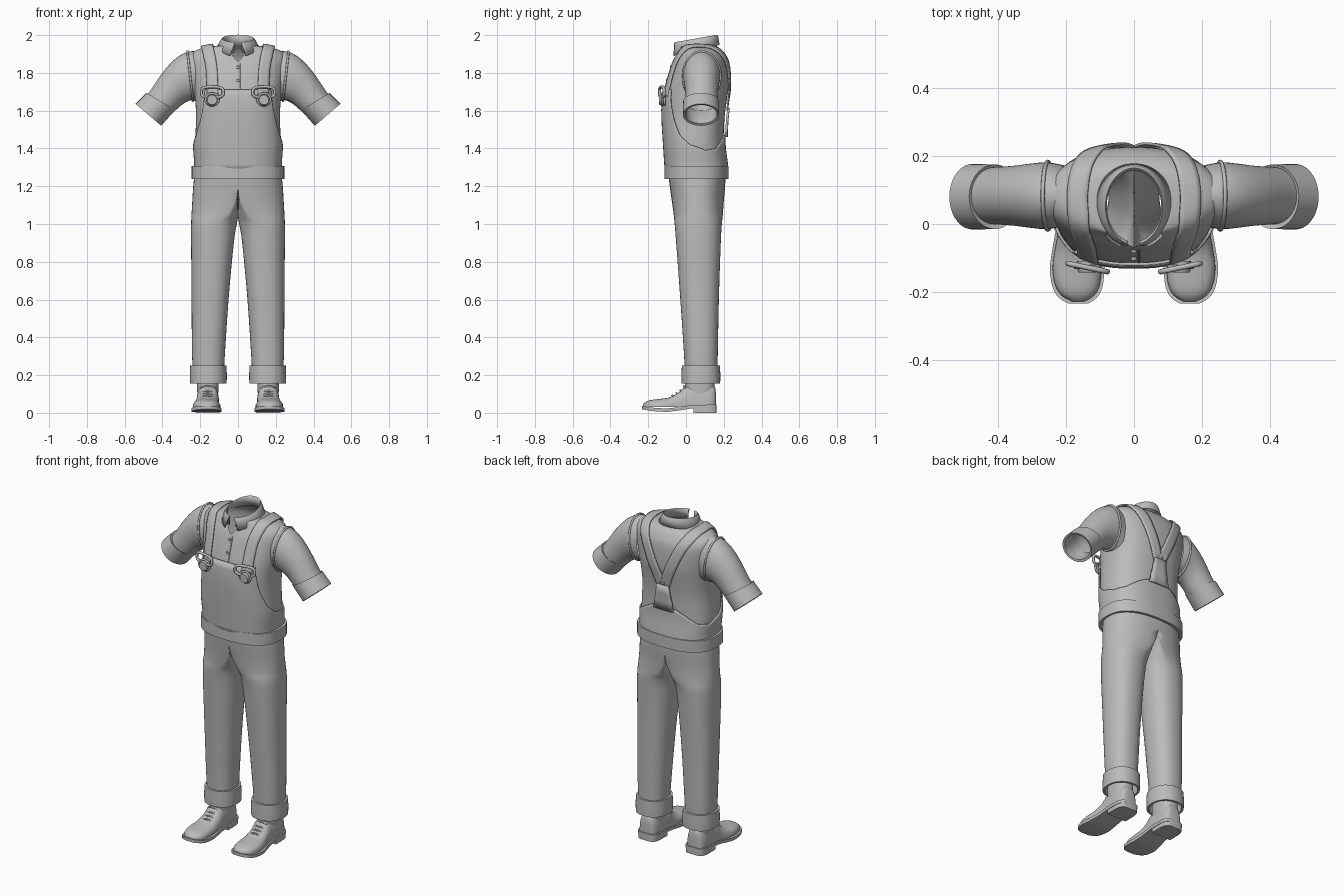
import bpy, bmesh
from math import sin, cos, pi, radians, copysign
from mathutils import Vector
from mathutils.bvhtree import BVHTree

cube = bpy.data.objects.get("Cube")
if cube:
    bpy.data.objects.remove(cube)

mat = bpy.data.materials.new("cloth_grey")
mat.use_nodes = True
GREY = (0.5, 0.5, 0.5, 1)
mat.diffuse_color = GREY
mat.node_tree.nodes["Principled BSDF"].inputs["Base Color"].default_value = GREY


def superellipse(a, p=2.0):
    """Unit outline; angle zero faces the front, positive angles go left."""
    f = lambda v: copysign(abs(v) ** (2 / p), v)
    return f(sin(a)), -f(cos(a))


def spline(pts, n):
    """Catmull-Rom through tuples of any length."""
    out, last = [], len(pts) - 1
    for i in range(last):
        quad = [pts[max(i - 1, 0)], pts[i], pts[i + 1], pts[min(i + 2, last)]]
        for k in range(n):
            t = k / n
            out.append(tuple(b + t / 2 * (c - a + t * (2 * a - 5 * b + 4 * c - d + t * (3 * (b - c) + d - a)))
                             for a, b, c, d in zip(*quad)))
    return out + [tuple(pts[-1])]


def interp(table, key):
    for a, b in zip(table, table[1:]):
        if key <= b[0]:
            t = (key - a[0]) / (b[0] - a[0])
            return [p + (q - p) * t for p, q in zip(a, b)]
    return table[-1]


def grid(name, rows, closed=False, loop=False, mirror=False, solid=0, caps=False, angle=40):
    """Skin rows of points; closed joins each row, loop joins last row to first."""
    bm = bmesh.new()
    vs = [[bm.verts.new(p) for p in r] for r in rows]
    n = len(rows[0])
    for i in range(len(rows) if loop else len(rows) - 1):
        lo, hi = vs[i], vs[(i + 1) % len(rows)]
        for j in range(n if closed else n - 1):
            k = (j + 1) % n
            quad = [lo[j], lo[k], hi[k], hi[j]]
            if mirror and all(abs(v.co.x) < 1e-4 for v in quad):
                continue
            bm.faces.new(quad)
    if caps:
        bm.faces.new(vs[0])
        bm.faces.new(vs[-1])
    bmesh.ops.remove_doubles(bm, verts=bm.verts, dist=1e-5)
    bmesh.ops.recalc_face_normals(bm, faces=bm.faces)
    me = bpy.data.meshes.new(name)
    bm.to_mesh(me)
    bm.free()
    ob = bpy.data.objects.new(name, me)
    bpy.context.collection.objects.link(ob)
    me.materials.append(mat)
    bpy.ops.object.select_all(action='DESELECT')
    ob.select_set(True)
    bpy.context.view_layer.objects.active = ob
    bpy.ops.object.shade_smooth_by_angle(angle=radians(angle))
    if solid:
        m = ob.modifiers.new("thickness", 'SOLIDIFY')
        m.thickness, m.offset = solid, 0
    if mirror:
        m = ob.modifiers.new("mirror", 'MIRROR')
        m.merge_threshold = 0.0005
    return ob


def circle(n):
    return [2 * pi * i / n for i in range(n)]


def tube(name, path, r, ref, closed=False, mirror=True):
    rows, n, ref = [], len(path), Vector(ref)
    for i, p in enumerate(path):
        a = path[i - 1] if closed or i else p
        b = path[(i + 1) % n] if closed or i < n - 1 else p
        u = (Vector(b) - Vector(a)).cross(ref).normalized()
        rows.append([Vector(p) + u * r * cos(t) + ref * r * sin(t) for t in circle(8)])
    return grid(name, rows, True, closed, mirror, caps=not closed, angle=60)


def disc(name, x, y, z, r, t, mirror):
    rows = [[(x + r * k * sin(a), y - d * t, z + r * k * cos(a)) for a in circle(20)]
            for k, d in ((1, 0), (1, .7), (.85, 1))]
    return grid(name, rows, True, mirror=mirror, caps=True)


# Shirt body: height, half width, front, back, squareness; open V at the neck
profile = spline([(1.24, .228, -.10, .213, 2.5), (1.31, .222, -.105, .213, 2.5), (1.42, .228, -.112, .2, 2.5),
                  (1.55, .222, -.12, .203, 2.5), (1.65, .226, -.12, .215, 2.5), (1.72, .236, -.11, .225, 2.4),
                  (1.80, .248, -.088, .226, 2.3), (1.86, .255, -.068, .22, 2.2), (1.895, .25, -.05, .205, 2.1),
                  (1.92, .22, -.04, .188, 2), (1.935, .17, -.04, .172, 2), (1.945, .1, -.05, .16, 2)], 4)


def body(row, a, off=0):
    z, rx, y0, y1, p = row
    s, c = superellipse(a, p)
    return Vector((s * (rx + off), (y0 + y1) / 2 + c * ((y1 - y0) / 2 + off), z))


rows = []
for row in profile:
    gap = max(0, row[0] - 1.86) * 3.2
    rows.append([body(row, gap + (2 * pi - 2 * gap) * i / 72) for i in range(73)])
shirt = grid("shirt_body", rows)
tree = BVHTree.FromPolygons([v.co for v in shirt.data.vertices], [p.vertices for p in shirt.data.polygons])


def snap(p, off):
    """Nearest point on the shirt, lifted outward, with its normal."""
    loc, n, _, _ = tree.find_nearest(Vector(p))
    if n.dot(loc - Vector((0, .06, 1.65))) < 0:
        n = -n
    return loc + n * off, n


# Overalls bib: a shell whose top edge height depends on the direction
edge = [(0, 1.712), (42, 1.712), (48, 1.63), (56, 1.55), (68, 1.47), (85, 1.42), (105, 1.39),
        (130, 1.40), (150, 1.44), (165, 1.47), (180, 1.475)]
cols = []
for a in circle(120):
    deg = a * 180 / pi
    top = interp(edge, min(deg, 360 - deg))[1]
    cols.append([body(interp(profile, 1.28 + (top - 1.28) * j / 12), a, .006) for j in range(13)])
grid("overalls_bib", cols, loop=True, solid=.008)

# Waistband
grid("waistband", [[body((z, .234 + o, -.102 - o, .214 + o, 2.5), a) for a in circle(64)]
                   for z, o in ((1.24, -.01), (1.237, .012), (1.308, .012), (1.308, -.015))], True)

# Trouser legs: height, inner, outer, front, back, blend into the pelvis
leg = spline([(.2, .075, .236, -.006, .165, 0), (.3, .07, .243, -.01, .168, 0), (.6, .05, .246, -.03, .174, 0),
              (.9, .022, .248, -.052, .184, 0), (1.0, .007, .248, -.06, .19, .1), (1.05, 0, .246, -.065, .195, .5),
              (1.12, 0, .242, -.075, .2, .9), (1.2, 0, .237, -.086, .207, 1), (1.28, 0, .228, -.095, .21, 1)], 4)
rows = []
for z, x0, x1, y0, y1, w in leg:
    ring = []
    for a in circle(48):
        s, c = superellipse(a, 2.3)
        x = ((x0 + x1) / 2 + s * (x1 - x0) / 2) * (1 - w) + max(s, 0) * x1 * w
        ring.append((x if x > .0008 else 0, (y0 + y1) / 2 + c * (y1 - y0) / 2, z))
    rows.append(ring)
grid("trouser_legs", rows, True, mirror=True, angle=60)


def oval(x, y, z, rx, ry, p=2.2, n=40):
    return [(x + rx * s, y + ry * c, z) for s, c in (superellipse(a, p) for a in circle(n))]


grid("trouser_cuff", [oval(.157, .079, z, .097 + o, .102 + o)
                      for z, o in ((.25, -.014), (.25, -.001), (.2, .001), (.155, 0), (.155, -.012), (.2, -.014))],
     True, True, True)


# Sleeves: each ring spans an upper and a lower point
def span(top, low, y, ry, n=36):
    t, l = Vector((top[0], y, top[1])), Vector((low[0], y, low[1]))
    return [(t + l) / 2 + (t - l) / 2 * cos(a) + Vector((0, ry * sin(a), 0)) for a in circle(n)]


arm = spline([(.215, 1.915, .2, 1.64, .09), (.272, 1.91, .242, 1.655, .098), (.335, 1.872, .275, 1.645, .094),
              (.40, 1.8, .305, 1.625, .088), (.475, 1.69, .345, 1.588, .084), (.52, 1.64, .40, 1.54, .082)], 5)
grid("sleeve", [span(r[:2], r[2:4], .083, r[4]) for r in arm], True, mirror=True)
cuff = [((.484, 1.694), (.333, 1.603), .095), ((.542, 1.636), (.407, 1.52), .096),
        ((.53, 1.63), (.416, 1.532), .084), ((.472, 1.68), (.35, 1.6), .08)]
grid("sleeve_cuff", [span(t, l, .08, ry) for t, l, ry in cuff], True, True, True)
tube("armhole_seam", span((.268, 1.914), (.238, 1.652), .083, .1), .006, (1, 0, 0), True)

# Collar: inner stand folded over into an outer leaf with dropped points
rows = []
for rx, ry, lift, drop in ((.096, .106, -.055, 0), (.082, .106, -.006, 0), (.084, .112, 0, 0),
                           (.09, .117, -.008, 0), (.116, .124, -.053, .025)):
    ring = []
    for i in range(49):
        gap = .22 + drop * 6
        a = gap + (2 * pi - 2 * gap) * i / 48
        f = max(0, cos(a))
        ring.append((rx * sin(a), .052 - ry * cos(a), 1.98 - .02 * cos(a) + lift - drop * f ** 4))
    rows.append(ring)
grid("collar", rows, angle=60, solid=.004)

# Suspender straps laid over the shoulders, meeting on the back
path = spline([(.137, -.12, 1.68), (.142, -.09, 1.8), (.153, -.05, 1.89), (.165, .03, 1.95), (.166, .1, 1.95),
               (.145, .2, 1.91), (.1, .23, 1.82), (.05, .23, 1.71), (.01, .22, 1.61)], 6)
rows = []
for i, p in enumerate(path):
    mid, n = snap(p, 0)
    t = Vector(path[min(i + 1, len(path) - 1)]) - Vector(path[max(i - 1, 0)])
    side = t.cross(n).normalized()
    rows.append([snap(mid + side * w, .01)[0] for w in (-.03, -.015, 0, .015, .03)])
grid("strap", rows, solid=.008).modifiers.new("mirror", 'MIRROR').use_mirror_merge = False

# Back patch joining straps and trousers
rows = [[snap((w * u, .25, z), .016)[0] for u in (-1, -.5, 0, .5, 1)]
        for w, z in ((.07, 1.46), (.06, 1.51), (.048, 1.56), (.04, 1.61))]
grid("back_patch", rows, solid=.012)

# Strap buckles and buttons
loop = [(.136 + .058 * s, -.128 + .012 * s, 1.698 - .028 * c)
        for s, c in (superellipse(a, 3.2) for a in circle(32))]
tube("buckle_frame", loop, .008, (0, 1, 0), True)
tube("buckle_ring", [(.137 + .035 * sin(a), -.126, 1.66 + .032 * cos(a)) for a in circle(24)],
     .006, (0, 1, 0), True)
disc("bib_button", .137, -.108, 1.657, .03, .034, True)
for z in (1.76, 1.83):
    disc("shirt_button", 0, body(interp(profile, z), 0).y + .003, z, .009, .01, False)
tube("shirt_placket", [(.014, body(interp(profile, z), 0).y - .001, z) for z in (1.70, 1.75, 1.80, 1.85)],
     .003, (0, 1, 0), mirror=False)

# Shoes: sections from heel to toe: position, centre, half width, top
shoe = spline([(.158, .16, .03, .11), (.15, .16, .046, .145), (.12, .16, .058, .16), (.06, .16, .06, .16),
               (0, .16, .06, .148), (-.03, .162, .062, .115), (-.08, .165, .068, .085), (-.13, .167, .072, .075),
               (-.18, .166, .065, .069), (-.21, .165, .048, .06), (-.227, .163, .02, .045)], 3)
rows = []
for y, x, w, top in shoe:
    half = [superellipse(pi * i / 20 - pi / 2, 2.6) for i in range(21)]
    rows.append([(x + w * s, y, .03 - (top - .03) * c) for s, c in half])
grid("shoe_upper", rows, mirror=True, caps=True, angle=50)
grid("shoe_ankle", [oval(.16, .073, z, r, r + .02, 2.4) for z, r in ((.1, .055), (.15, .058), (.2, .056))],
     True, mirror=True)


def slab(name, sections, extra, low, high):
    rows = [[(x + s * (w + extra), y * 1.03, z(y)) for s, z in ((-1, low), (1, low), (1, high), (-1, high))]
            for y, x, w, _ in sections]
    grid(name, rows, True, mirror=True, caps=True)


sole_line = [(-.24, .022), (-.18, .01), (-.1, .005), (-.04, .012), (.03, .024), (.17, .026)]
slab("shoe_sole", shoe, .008, lambda y: interp(sole_line, y)[1], lambda y: interp(sole_line, y)[1] + .018)
slab("shoe_heel", [s for s in shoe if s[0] > .02], .005, lambda y: 0, lambda y: .03)

# Shoe laces
for y in (-.012, -.03, -.05, -.072):
    top = interp(shoe[::-1], y)[3]
    lace = [(.162 + u * .036, y + .008 * abs(u), top + .004 - .012 * u * u) for u in (-1, -.5, 0, .5, 1)]
    tube("shoe_lace", lace, .005, (0, 1, 0))
